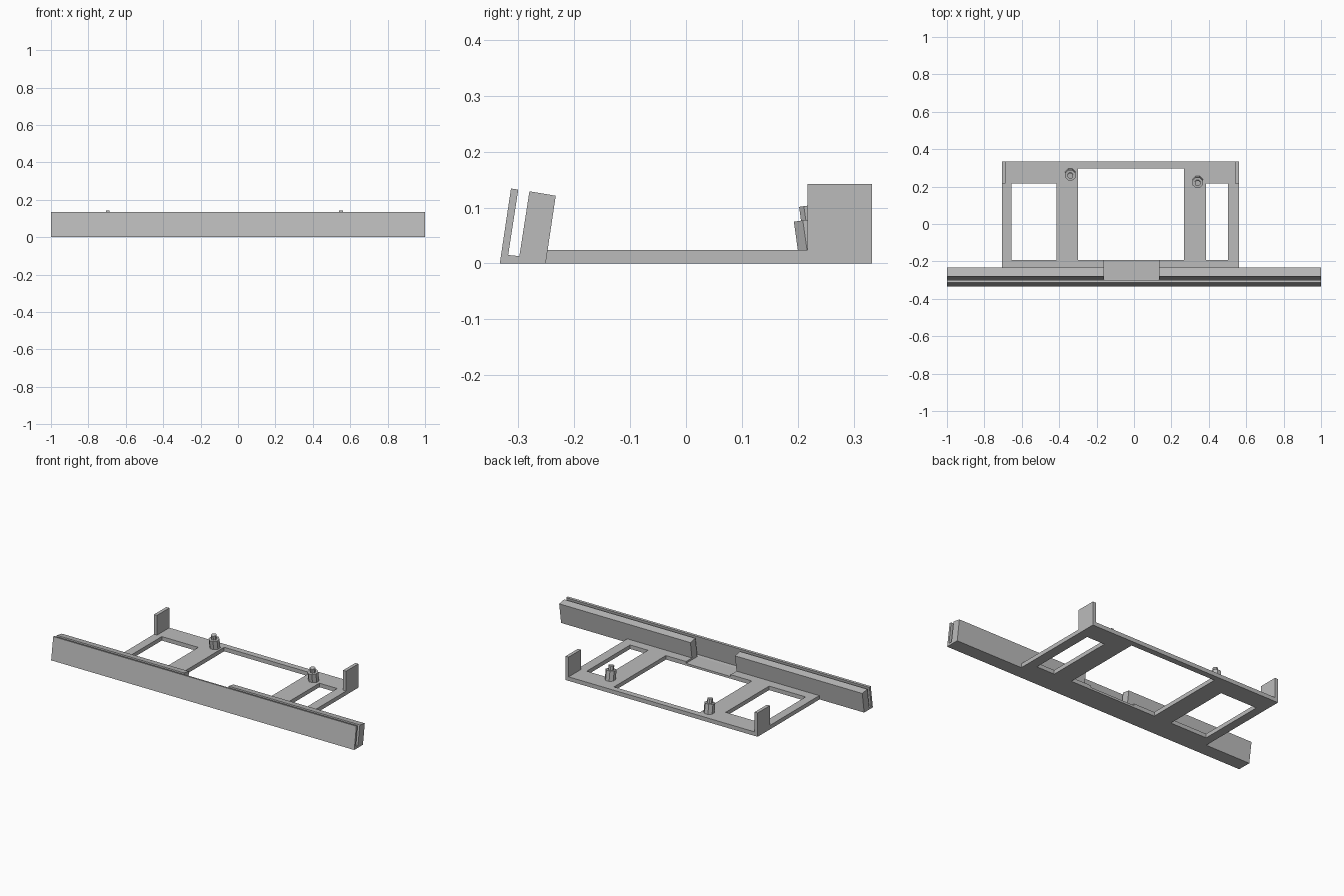
import bpy, bmesh, math
from mathutils import Matrix, Vector

cube = bpy.data.objects.get("Cube")
if cube:
    bpy.data.objects.remove(cube, do_unlink=True)

GREY = (0.5, 0.5, 0.5, 1)
mat = bpy.data.materials.new("plain grey")
mat.use_nodes = True
mat.diffuse_color = GREY
mat.node_tree.nodes["Principled BSDF"].inputs["Base Color"].default_value = GREY


def finish(name, bm):
    bmesh.ops.recalc_face_normals(bm, faces=bm.faces)
    mesh = bpy.data.meshes.new(name)
    bm.to_mesh(mesh)
    bm.free()
    mesh.materials.append(mat)
    ob = bpy.data.objects.new(name, mesh)
    bpy.context.collection.objects.link(ob)
    return ob


def extrude(bm, faces, offset):
    new = bmesh.ops.extrude_face_region(bm, geom=faces)["geom"]
    verts = [v for v in new if isinstance(v, bmesh.types.BMVert)]
    bmesh.ops.translate(bm, verts=verts, vec=offset)


def rail(name, profile, x0, x1):
    """Extrude a (y, z) profile along x."""
    bm = bmesh.new()
    face = bm.faces.new([bm.verts.new((x0, y, z)) for y, z in profile])
    extrude(bm, [face], Vector((x1 - x0, 0, 0)))
    finish(name, bm)


# Slotted leaning rail: full section at the sides, low floor in the middle
NOTCH = (-0.16, 0.134)
FLOOR = 0.013
front_wall = [(-0.333, 0), (-0.313, 0.134), (-0.3, 0.132), (-0.318, 0.015), (-0.298, FLOOR)]
full = front_wall + [(-0.28, 0.129), (-0.233, 0.121), (-0.251, 0)]
low = front_wall + [(-0.192, FLOOR), (-0.192, 0)]
rail("rail_right", full, -1, NOTCH[0])
rail("rail_middle", low, *NOTCH)
rail("rail_left", full, NOTCH[1], 1)

# Flat base frame with three windows, laid out as a grid of cells
THICK = 0.024
xs = [-0.706, -0.655, -0.414, -0.3, NOTCH[0], NOTCH[1], 0.267, 0.385, 0.503, 0.561]
ys = [-0.251, -0.192, 0.217, 0.298, 0.333]
openings = {0: (4,), 1: (1, 3, 4, 5, 7), 2: (3, 4, 5)}
bm = bmesh.new()
for j in range(len(ys) - 1):
    for i in range(len(xs) - 1):
        if i not in openings.get(j, ()):
            corners = [(i, j), (i + 1, j), (i + 1, j + 1), (i, j + 1)]
            bm.faces.new([bm.verts.new((xs[a], ys[b], 0)) for a, b in corners])
bmesh.ops.remove_doubles(bm, verts=bm.verts, dist=0.0001)
extrude(bm, bm.faces[:], Vector((0, 0, THICK)))
finish("base_frame", bm)

# Upright tabs at the back corners
for name, x0, x1 in (("tab_right", -0.706, -0.686), ("tab_left", 0.541, 0.561)):
    rail(name, [(0.217, THICK), (0.333, THICK), (0.333, 0.142), (0.217, 0.142)], x0, x1)


# Tilted stepped pegs
def peg(name, x, y):
    bm = bmesh.new()
    for radius, bottom, top in ((0.03, -0.006, 0.055), (0.016, 0.055, 0.08)):
        bmesh.ops.create_cone(
            bm, cap_ends=True, segments=8, radius1=radius, radius2=radius, depth=top - bottom,
            matrix=Matrix.Translation((0, 0, (top + bottom) / 2)) @ Matrix.Rotation(math.pi / 8, 4, "Z"))
    ob = finish(name, bm)
    ob.location = (x, y, THICK)
    ob.rotation_euler.x = math.radians(8)


peg("peg_right", -0.34, 0.268)
peg("peg_left", 0.34, 0.228)
